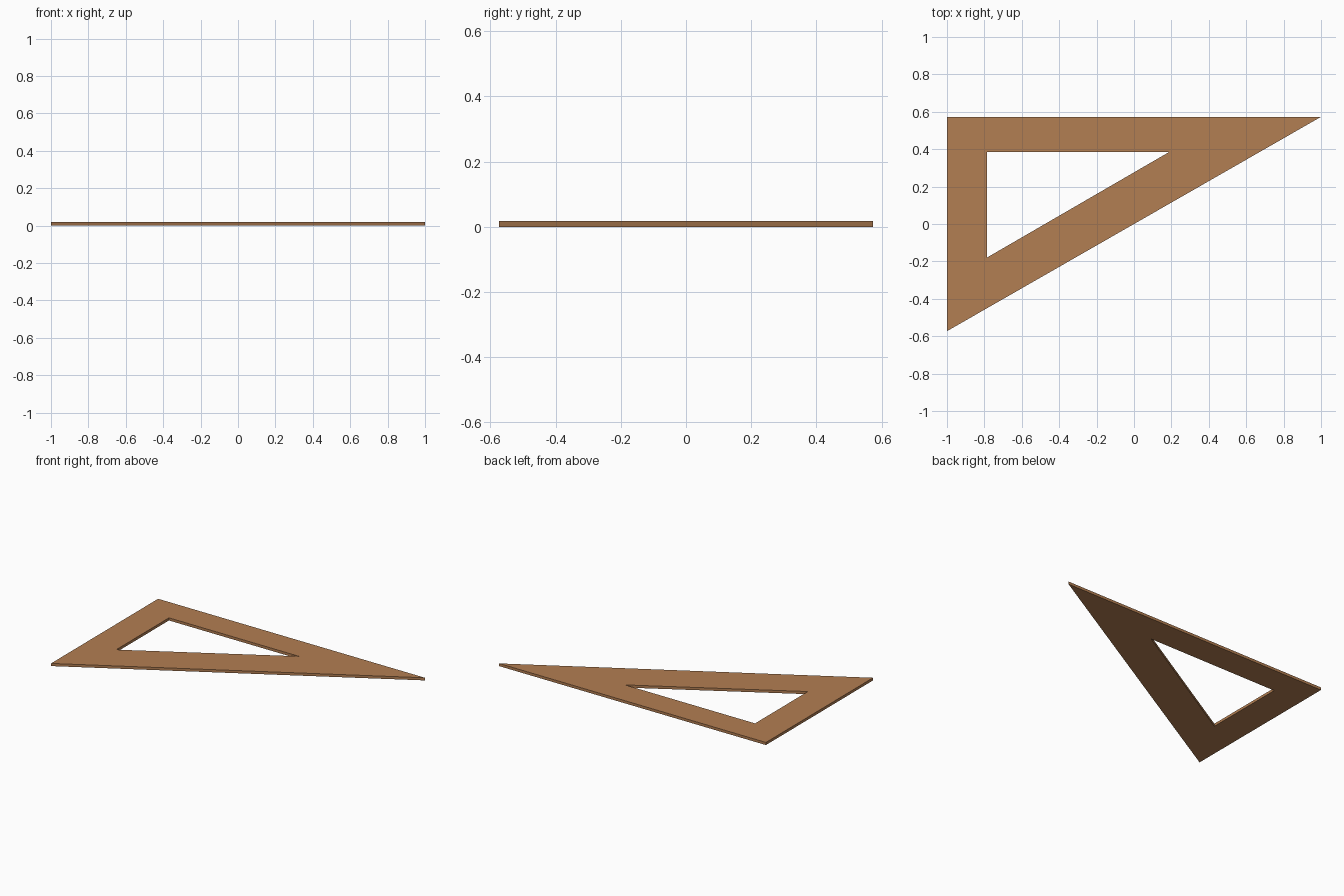
import bpy, bmesh

if "Cube" in bpy.data.objects:
    bpy.data.objects.remove(bpy.data.objects["Cube"])

THICKNESS = 0.018
OUTER = [(-1.0, 0.573), (-1.0, -0.573), (1.0, 0.573)]
INNER = [(-0.787, 0.385), (-0.787, -0.18), (0.188, 0.385)]

wood = bpy.data.materials.new("warm wood brown")
wood.diffuse_color = (0.45, 0.21, 0.085, 1)
wood.use_nodes = True
wood.node_tree.nodes["Principled BSDF"].inputs["Base Color"].default_value = wood.diffuse_color

# flat triangular ring, extruded upward into the set square
bm = bmesh.new()
outer = [bm.verts.new((x, y, 0)) for x, y in OUTER]
inner = [bm.verts.new((x, y, 0)) for x, y in INNER]
for i in range(3):
    j = (i + 1) % 3
    bm.faces.new((outer[i], outer[j], inner[j], inner[i]))
result = bmesh.ops.extrude_face_region(bm, geom=bm.faces[:], use_keep_orig=True)
top = [g for g in result["geom"] if isinstance(g, bmesh.types.BMVert)]
bmesh.ops.translate(bm, verts=top, vec=(0, 0, THICKNESS))
bmesh.ops.recalc_face_normals(bm, faces=bm.faces[:])

mesh = bpy.data.meshes.new("set_square")
bm.to_mesh(mesh)
bm.free()
mesh.materials.append(wood)
bpy.context.collection.objects.link(bpy.data.objects.new("set_square", mesh))
